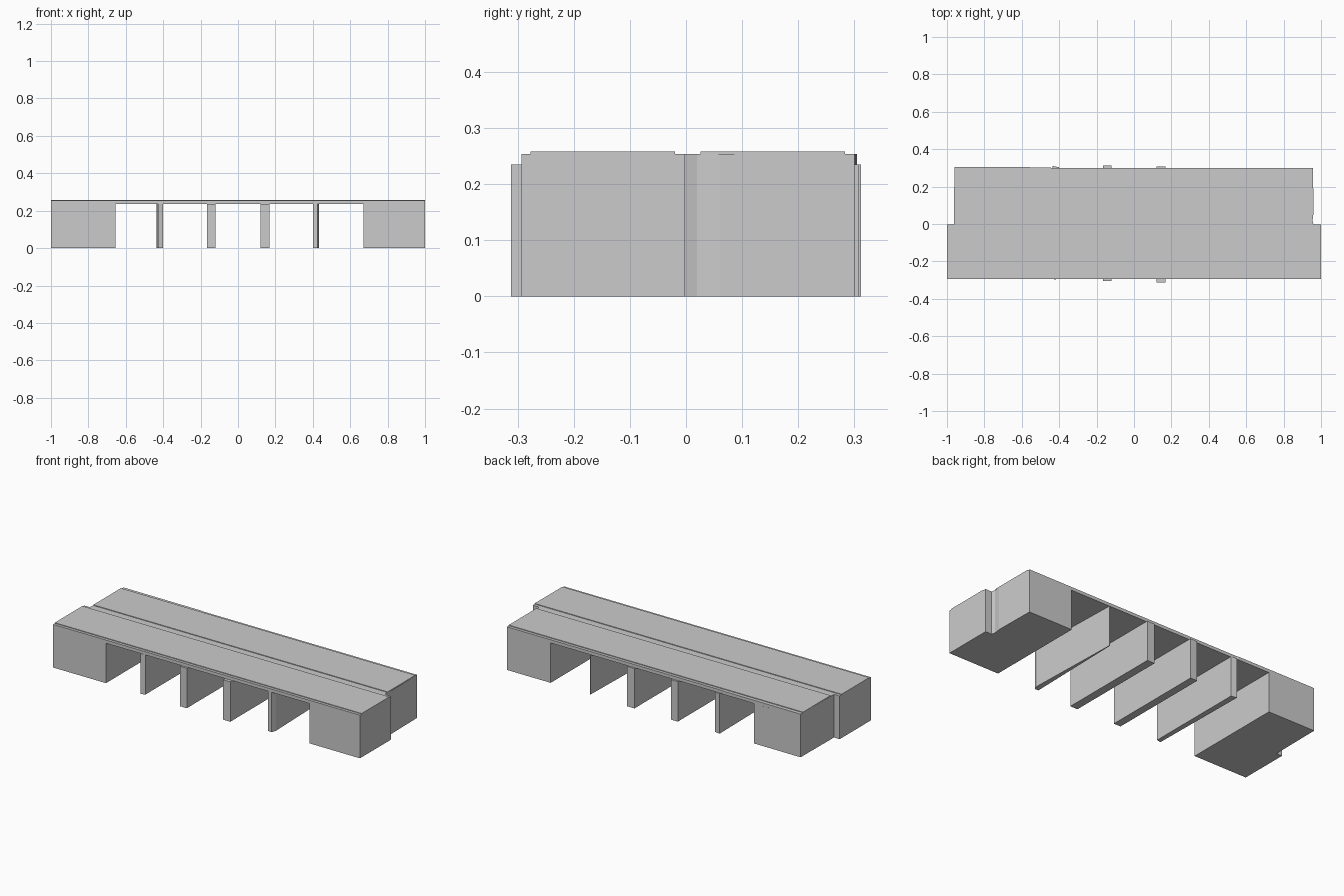
import bpy, bmesh

if "Cube" in bpy.data.objects:
    bpy.data.objects.remove(bpy.data.objects["Cube"])

DECK_BOTTOM, DECK_TOP, TRACK_TOP = 0.235, 0.254, 0.258


def prism(name, outline, z0, z1):
    """Extrude a plan-view outline between two heights."""
    bm = bmesh.new()
    face = bm.faces.new([bm.verts.new((x, y, z0)) for x, y in outline])
    side = bmesh.ops.extrude_face_region(bm, geom=[face])["geom"]
    for v in side:
        if isinstance(v, bmesh.types.BMVert):
            v.co.z = z1
    bmesh.ops.recalc_face_normals(bm, faces=bm.faces)
    mesh = bpy.data.meshes.new(name)
    bm.to_mesh(mesh)
    bm.free()
    obj = bpy.data.objects.new(name, mesh)
    bpy.context.collection.objects.link(obj)
    return obj


def rect(x0, x1, y0, y1):
    return [(x0, y0), (x1, y0), (x1, y1), (x0, y1)]


# Deck: the back half is slightly shorter at both ends
left_end = [(-0.45, 0.303), (-0.96, 0.305), (-0.963, -0.002), (-1, -0.002), (-1, -0.293)]
right_end = [(1, -0.293), (1, -0.002), (0.96, -0.002), (0.954, 0.02), (0.96, 0.06), (0.957, 0.3)]
prism("deck", left_end + right_end + [(-0.44, 0.3)], DECK_BOTTOM, DECK_TOP)

# Solid abutments following the deck ends
prism("left_abutment", left_end[1:] + [(-0.655, -0.293), (-0.655, 0.304)], 0, DECK_BOTTOM)
prism("right_abutment", right_end + [(0.672, 0.3), (0.672, -0.293)], 0, DECK_BOTTOM)

# Raised roadway strips with a groove between them
prism("front_roadway", rect(-1, 1, -0.277, -0.02), DECK_TOP, TRACK_TOP)
prism("back_roadway", rect(-0.961, 0.957, 0.026, 0.283), DECK_TOP, TRACK_TOP)

# Thin wall piers, the outer two slightly skewed
piers = [
    [(-0.427, -0.298), (-0.4, -0.291), (-0.4, 0.303), (-0.435, 0.31)],
    rect(-0.165, -0.12, -0.305, 0.312),
    rect(0.12, 0.168, -0.312, 0.308),
    [(0.4, -0.292), (0.424, -0.292), (0.433, -0.265), (0.417, 0.299), (0.413, 0.299)],
]
for i, outline in enumerate(piers):
    prism(f"pier_{i + 1}", outline, 0, DECK_BOTTOM)
